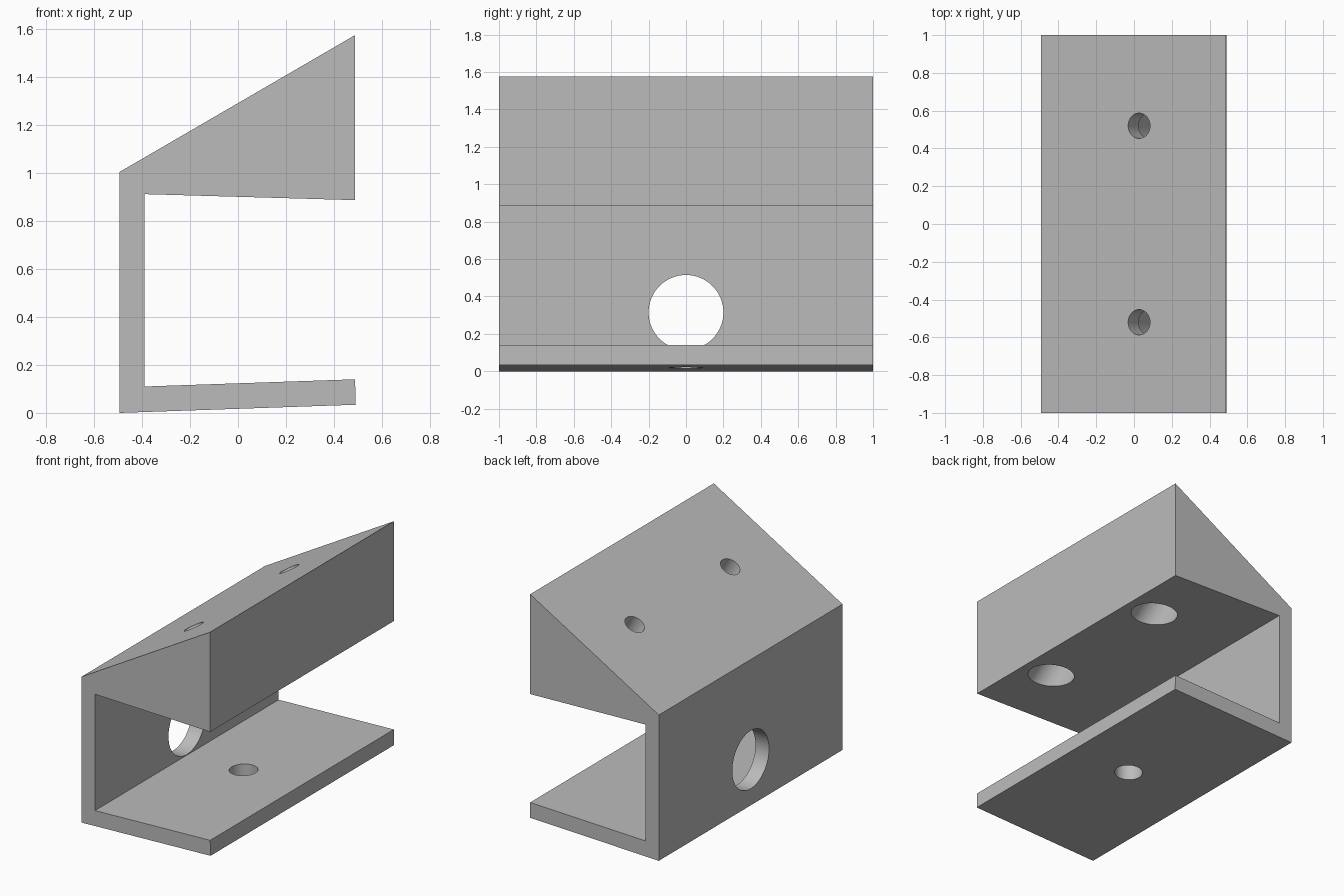
import bpy
import bmesh
from math import radians
from mathutils import Vector

cube = bpy.data.objects.get("Cube")
if cube:
    bpy.data.objects.remove(cube, do_unlink=True)

grey = bpy.data.materials.new("plain grey")
grey.use_nodes = True
grey.diffuse_color = (0.5, 0.5, 0.5, 1)
grey.node_tree.nodes["Principled BSDF"].inputs["Base Color"].default_value = (0.5, 0.5, 0.5, 1)


def make_object(name, bm):
    bmesh.ops.recalc_face_normals(bm, faces=bm.faces)
    mesh = bpy.data.meshes.new(name)
    bm.to_mesh(mesh)
    bm.free()
    mesh.materials.append(grey)
    obj = bpy.data.objects.new(name, mesh)
    bpy.context.collection.objects.link(obj)
    return obj


def cut_hole(target, name, start, end, radius):
    """Cut a round hole whose axis runs from start to end."""
    start, end = Vector(start), Vector(end)
    axis = end - start
    bm = bmesh.new()
    bmesh.ops.create_cone(bm, cap_ends=True, segments=64, radius1=radius,
                          radius2=radius, depth=axis.length)
    bmesh.ops.rotate(bm, verts=bm.verts, matrix=axis.to_track_quat("Z", "Y").to_matrix())
    bmesh.ops.translate(bm, verts=bm.verts, vec=(start + end) / 2)
    cutter = make_object(name, bm)
    cutter.hide_render = True
    cutter.hide_viewport = True
    mod = target.modifiers.new(name, "BOOLEAN")
    mod.operation = "DIFFERENCE"
    mod.solver = "EXACT"
    mod.object = cutter
    return cutter


# Channel bracket with a wedge-shaped upper arm
profile = [(-0.493, 0.0), (0.491, 0.034), (0.488, 0.14), (-0.39, 0.11),
           (-0.39, 0.912), (0.488, 0.887), (0.488, 1.575), (-0.493, 1.005)]
bm = bmesh.new()
face = bm.faces.new([bm.verts.new((x, -1, z)) for x, z in profile])
side = bmesh.ops.extrude_face_region(bm, geom=[face])["geom"]
bmesh.ops.translate(bm, vec=(0, 2, 0), verts=[v for v in side if isinstance(v, bmesh.types.BMVert)])
bracket = make_object("bracket", bm)

# Cable opening in the back wall and screw hole in the base
cutters = [
    cut_hole(bracket, "wall_hole_cutter", (-0.6, 0, 0.315), (-0.3, 0, 0.315), 0.2),
    cut_hole(bracket, "base_hole_cutter", (0.049, 0, -0.08), (0.04, 0, 0.2), 0.09),
]

# Counterbored holes square to the sloping top
down = Vector((0.5, 0, -0.866))
for label, y in (("front", -0.52), ("back", 0.52)):
    top = Vector((0.027, y, 1.307))
    cutters.append(cut_hole(bracket, label + "_screw_cutter", top - down * 0.1, top + down * 0.3, 0.067))
    cutters.append(cut_hole(bracket, label + "_counterbore_cutter", top + down * 0.11, top + down * 0.65, 0.135))

# Apply the cuts and drop the cutters
bpy.context.view_layer.objects.active = bracket
bracket.select_set(True)
for mod in list(bracket.modifiers):
    bpy.ops.object.modifier_apply(modifier=mod.name)
for cutter in cutters:
    bpy.data.objects.remove(cutter, do_unlink=True)
bpy.ops.object.shade_smooth_by_angle(angle=radians(25))
